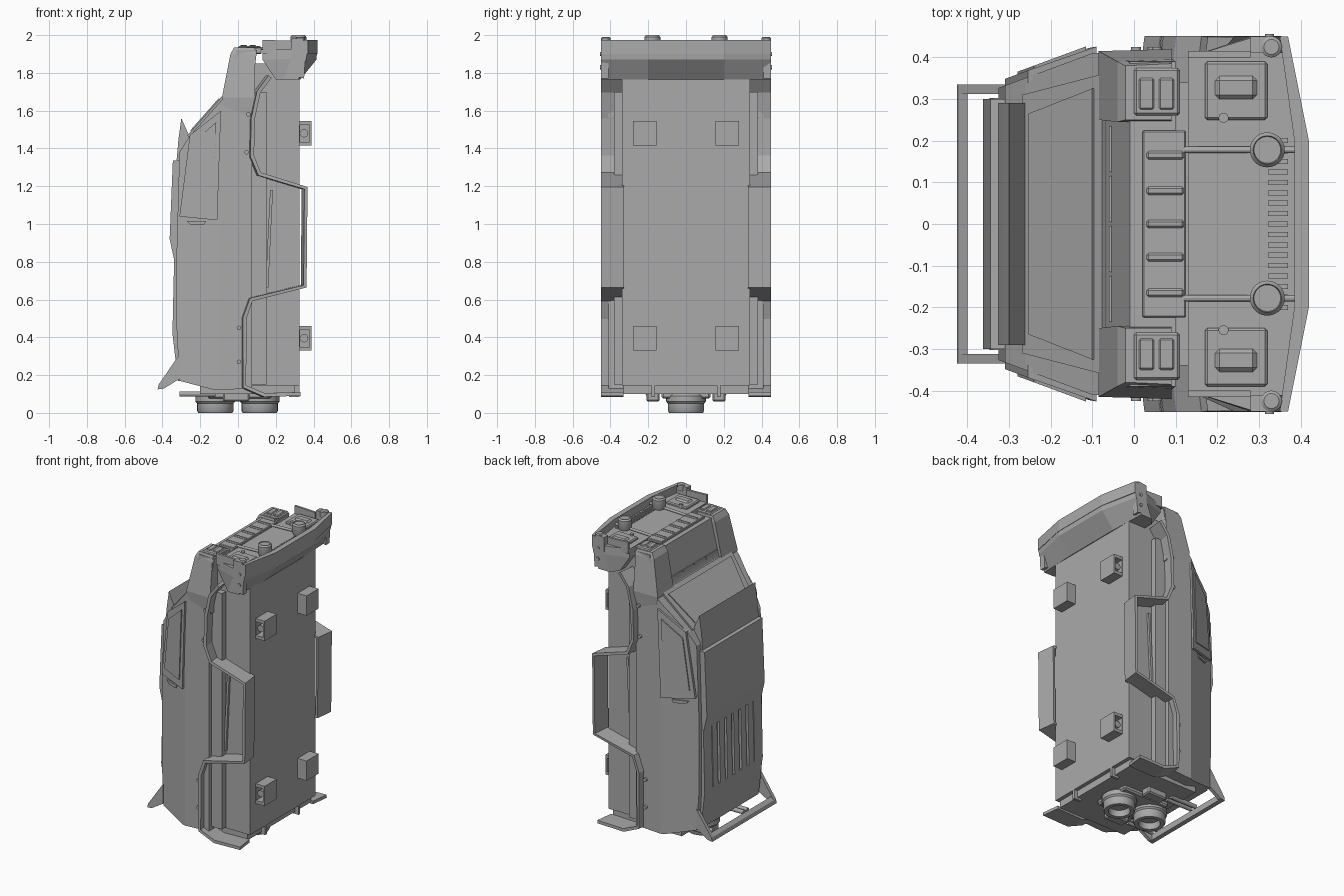
import bpy, bmesh, math
from mathutils import Vector, Matrix

cube = bpy.data.objects.get("Cube")
if cube:
    bpy.data.objects.remove(cube, do_unlink=True)

grey = bpy.data.materials.new("plain_grey")
grey.use_nodes = True
grey.diffuse_color = (0.4, 0.4, 0.4, 1)
grey.node_tree.nodes["Principled BSDF"].inputs["Base Color"].default_value = (0.4, 0.4, 0.4, 1)


def finish(name, bm, mirror=False, bevel=0):
    bmesh.ops.recalc_face_normals(bm, faces=bm.faces)
    me = bpy.data.meshes.new(name)
    bm.to_mesh(me)
    bm.free()
    me.materials.append(grey)
    ob = bpy.data.objects.new(name, me)
    bpy.context.collection.objects.link(ob)
    if bevel:
        mod = ob.modifiers.new("edge", "BEVEL")
        mod.width = bevel
        mod.segments = 1
    if mirror:
        mod = ob.modifiers.new("mirror", "MIRROR")
        mod.use_axis = (False, True, False)
    return ob


def loft(bm, rings):
    """Bridge rings of equal length and cap both ends."""
    loops = [[bm.verts.new(p) for p in ring] for ring in rings]
    n = len(loops[0])
    for a, b in zip(loops, loops[1:]):
        for i in range(n):
            bm.faces.new((a[i], a[(i + 1) % n], b[(i + 1) % n], b[i]))
    bm.faces.new(loops[0])
    bm.faces.new(loops[-1])


def prism(name, prof, y0, y1, mirror=False, bevel=0):
    """Extrude an x-z profile along y."""
    bm = bmesh.new()
    loft(bm, [[(x, y, z) for x, z in prof] for y in (y0, y1)])
    return finish(name, bm, mirror, bevel)


def box(name, x, y, z, mirror=False, bevel=0):
    prof = [(x[0], z[0]), (x[1], z[0]), (x[1], z[1]), (x[0], z[1])]
    return prism(name, prof, y[0], y[1], mirror, bevel)


def turned(name, x, y, prof, mirror=False, sides=28):
    """Turn an r-z profile around an upright axis."""
    bm = bmesh.new()
    loft(bm, [[(x + r * math.cos(t * math.tau / sides), y + r * math.sin(t * math.tau / sides), z)
               for t in range(sides)] for r, z in prof])
    ob = finish(name, bm, mirror)
    bpy.context.view_layer.objects.active = ob
    ob.select_set(True)
    bpy.ops.object.shade_smooth_by_angle(angle=math.radians(35))
    ob.select_set(False)
    return ob


def tube(name, a, b, r, mirror=False):
    a, b = Vector(a), Vector(b)
    bm = bmesh.new()
    m = Matrix.Translation((a + b) / 2) @ (b - a).to_track_quat("Z", "Y").to_matrix().to_4x4()
    bmesh.ops.create_cone(bm, cap_ends=True, segments=12, radius1=r, radius2=r,
                          depth=(b - a).length, matrix=m)
    return finish(name, bm, mirror)


def width(x):
    """Half width of the hull: upright sides, leaning in towards the roof."""
    return 0.41 if x > -0.1 else 0.41 + (x + 0.1) * 0.37


def side_plate(name, prof, out, depth=0.03):
    bm = bmesh.new()
    loft(bm, [[(x, width(x) + o, z) for x, z in prof] for o in (out, out - depth)])
    return finish(name, bm, True)


# hull: profile extruded, then narrowed towards the roof
hull_profile = [(0.075, 0.13), (-0.12, 0.12), (-0.31, 0.17), (-0.325, 0.45), (-0.325, 0.85),
                (-0.31, 1.38), (-0.26, 1.46), (-0.065, 1.68), (-0.01, 1.92), (0.1, 1.92), (0.075, 1.7)]
bm = bmesh.new()
loft(bm, [[(x, y, z) for x, z in hull_profile] for y in (-1, 1)])
bmesh.ops.bisect_plane(bm, geom=bm.verts[:] + bm.edges[:] + bm.faces[:],
                       plane_co=(-0.1, 0, 0), plane_no=(1, 0, 0))
for v in bm.verts:
    v.co.y *= width(v.co.x) - (0.02 if v.co.z > 1.8 else 0)
finish("hull", bm)
box("underbody", (0.05, 0.325), (-0.34, 0.34), (0.145, 1.85))
box("inner_sill", (0.07, 0.15), (0.33, 0.38), (0.15, 1.7), True)
prism("sill_rail", [(0.17, 1.18), (0.185, 1.18), (0.16, 0.66), (0.145, 0.66)], 0.335, 0.355, True)

# raised front wings beside the bonnet
bm = bmesh.new()
loft(bm, [[(xo, y0, z), (xo, y1, z), (0.09, y1 + 0.005, z), (0.09, y0, z)]
          for z, xo, y0, y1 in ((1.56, -0.06, 0.25, 0.405), (1.67, -0.085, 0.25, 0.415),
                                (1.9, -0.04, 0.245, 0.39), (1.935, -0.02, 0.25, 0.38))])
finish("front_wing", bm, True)
box("wing_cap", (0.0, 0.11), (0.26, 0.375), (1.93, 1.942), True, 0.008)
for x in (0.012, 0.06):
    box("wing_cap_pad", (x, x + 0.036), (0.275, 0.35), (1.94, 1.948), True, 0.006)

# windscreen frame and glass panel, laid on the sloping screen
slope = Vector((0.195, 0, 0.22)).normalized()
normal = Vector((-slope.z, 0, slope.x))
base = Vector((-0.26, 0, 1.46))
for name, outline, lift in (("windscreen_frame", ((0.0, 0.31), (0.29, 0.36)), 0.012),
                            ("windscreen_glass", ((0.03, 0.265), (0.26, 0.325)), 0.018)):
    (s0, w0), (s1, w1) = outline
    flat = [(s0, -w0), (s0, w0), (s1, w1), (s1, -w1)]
    bm = bmesh.new()
    loft(bm, [[base + slope * s + normal * h + Vector((0, w, 0)) for s, w in flat] for h in (-0.01, lift)])
    finish(name, bm)
for y in (-0.18, -0.06, 0.06, 0.18):
    box("cowl_vent", (-0.06, -0.025), (y - 0.055, y + 0.055), (1.70, 1.73))

# side windows
frame = [(-0.09, 1.6), (-0.255, 1.47), (-0.31, 1.04), (-0.11, 1.02)]
side_plate("side_window_frame", frame, 0.016)
side_plate("side_window_glass", [(-0.115, 1.54), (-0.24, 1.43), (-0.28, 1.09), (-0.135, 1.07)], 0.022)
side_plate("door_handle", [(-0.17, 1.015), (-0.27, 1.015), (-0.25, 0.995), (-0.18, 0.995)], 0.01)

# roof: visor, raised panel, slatted rear deck
prism("roof_visor", [(-0.3, 1.56), (-0.255, 1.46), (-0.29, 1.34), (-0.325, 1.34), (-0.315, 1.45)], -0.29, 0.29)
prism("roof_panel", [(-0.3, 1.34), (-0.345, 1.335), (-0.362, 0.92), (-0.34, 0.82), (-0.3, 0.82)], -0.3, 0.3)
prism("rear_deck", [(-0.3, 0.17), (-0.318, 0.17), (-0.347, 0.42), (-0.3, 0.42)], -0.3, 0.3)
for i in range(8):
    y = -0.26 + i * 0.0743
    w = 0.042 if i in (0, 7) else 0.026
    prism("deck_slat", [(-0.3, 0.42), (-0.347, 0.42), (-0.338, 0.82), (-0.3, 0.82)], y - w, y + w)

# rear wing: two fins and a bar
prism("rear_wing_fin", [(-0.31, 0.31), (-0.42, 0.15), (-0.42, 0.125), (-0.39, 0.13), (-0.31, 0.18)], 0.312, 0.335, True)
prism("rear_wing_bar", [(-0.42, 0.15), (-0.425, 0.125), (-0.4, 0.13), (-0.4, 0.17)], -0.335, 0.335)

# fender ribbon: wheel arches joined by the running board
path = [(0.16, 1.78), (0.1, 1.7), (0.07, 1.56), (0.065, 1.36), (0.105, 1.265), (0.35, 1.19),
        (0.345, 0.67), (0.06, 0.6), (0.025, 0.5), (0.025, 0.14), (0.13, 0.095), (0.32, 0.1)]
bm = bmesh.new()
rows = [[bm.verts.new((x + dx, y, z)) for x, z in path] for y, dx in ((0.33, -0.005), (0.45, 0.01))]
for i in range(len(path) - 1):
    bm.faces.new((rows[0][i], rows[0][i + 1], rows[1][i + 1], rows[1][i]))
ribbon = finish("fender_ribbon", bm)
mod = ribbon.modifiers.new("thickness", "SOLIDIFY")
mod.thickness = 0.02
mod.offset = 0
mod = ribbon.modifiers.new("mirror", "MIRROR")
mod.use_axis = (False, True, False)
for x, z in ((0.055, 1.58), (0.045, 1.38), (0.005, 0.45), (0.005, 0.27)):
    tube("fender_bolt", (x, 0.4, z), (x, 0.425, z), 0.012, True)

# hollow mounting brackets under the belly
for z in (0.395, 1.48):
    box("bracket_back", (0.315, 0.39), (0.155, 0.2), (z - 0.065, z + 0.065), True)
    for s in (-1, 1):
        box("bracket_wall", (0.315, 0.39), (0.2, 0.28), sorted((z + s * 0.045, z + s * 0.065)), True)
    for x in (0.315, 0.378):
        box("bracket_rim", (x, x + 0.012), (0.2, 0.28), (z - 0.05, z + 0.05), True)
    tube("bracket_pin", (0.35, 0.19, z), (0.35, 0.265, z), 0.022, True)

# nose block and wrap-around bumper


def bumper_ring(z, xb, front, corner):
    half = [(xb, 0.4), (corner - 0.08, 0.45), (corner, 0.45), (front, 0.2)]
    return [(x, y, z) for x, y in half] + [(x, -y, z) for x, y in reversed(half)]


bm = bmesh.new()
loft(bm, [bumper_ring(1.765, 0.2, 0.33, 0.32), bumper_ring(1.87, 0.13, 0.415, 0.36),
          bumper_ring(1.925, 0.13, 0.42, 0.37)])
finish("bumper", bm)
bm = bmesh.new()
rim = [(0.42, 0.0), (0.42, 0.2), (0.37, 0.45), (0.35, 0.45), (0.385, 0.2), (0.385, 0.0)]
loft(bm, [[(x, y, z) for x, y in rim] for z in (1.9, 1.975)])
finish("bumper_rim", bm, True)
prism("bumper_end", [(0.28, 1.79), (0.28, 1.98), (0.34, 1.985), (0.36, 1.95), (0.35, 1.77)], 0.41, 0.45, True)
for z in (1.83, 1.9):
    tube("bumper_bolt", (0.325, 0.44, z), (0.325, 0.456, z), 0.011, True)
prism("bumper_brace", [(0.13, 1.9), (0.28, 1.9), (0.28, 1.97), (0.13, 1.975)], 0.4, 0.415, True)
turned("corner_post", 0.33, 0.425, [(0.025, 1.95), (0.025, 1.985), (0.018, 1.99)], True)

# grille panel, mesh and headlights
box("grille_panel", (0.02, 0.125), (-0.225, 0.225), (1.9, 1.935), False, 0.004)
for y in (-0.165, -0.08, 0, 0.08, 0.165):
    box("grille_slot", (0.03, 0.12), (y - 0.01, y + 0.01), (1.93, 1.942), False, 0.005)
for i in range(17):
    y = -0.2 + i * 0.025
    box("mesh_bar", (0.322, 0.37), (y - 0.006, y + 0.006), (1.92, 1.932))
box("headlight_housing", (0.17, 0.32), (0.25, 0.39), (1.915, 1.94), True, 0.006)
box("headlight_lens", (0.195, 0.295), (0.3, 0.355), (1.93, 1.95), True, 0.01)
turned("indicator", 0.215, 0.255, [(0.012, 1.92), (0.012, 1.95)], True, 16)
turned("fog_lamp", 0.32, 0.178, [(0.028, 1.91), (0.042, 1.94), (0.042, 1.99), (0.034, 2.0), (0.032, 1.993)], True)
tube("lamp_rod", (0.12, 0.178, 1.93), (0.4, 0.178, 1.94), 0.008, True)

# tail: plate, thrusters, pipes and hooks
box("tail_plate", (-0.2, 0.3), (-0.33, 0.33), (0.1, 0.15))
box("tail_block", (-0.16, 0.18), (-0.13, 0.13), (0.075, 0.12), False, 0.01)
for x in (-0.12, 0.115):
    turned("thruster", x, 0, [(0.085, 0.11), (0.105, 0.09), (0.105, 0.06), (0.096, 0.05), (0.096, 0.01),
                              (0.09, 0.0), (0.065, 0.0), (0.06, 0.04)])
for y in (0.16, 0.2):
    tube("tail_pipe", (-0.31, y, 0.1), (-0.12, y, 0.1), 0.014, True)
box("tail_step", (-0.08, 0.06), (0.14, 0.21), (0.06, 0.11), True, 0.008)
box("tail_hook", (0.27, 0.325), (0.165, 0.182), (0.085, 0.15), True)
